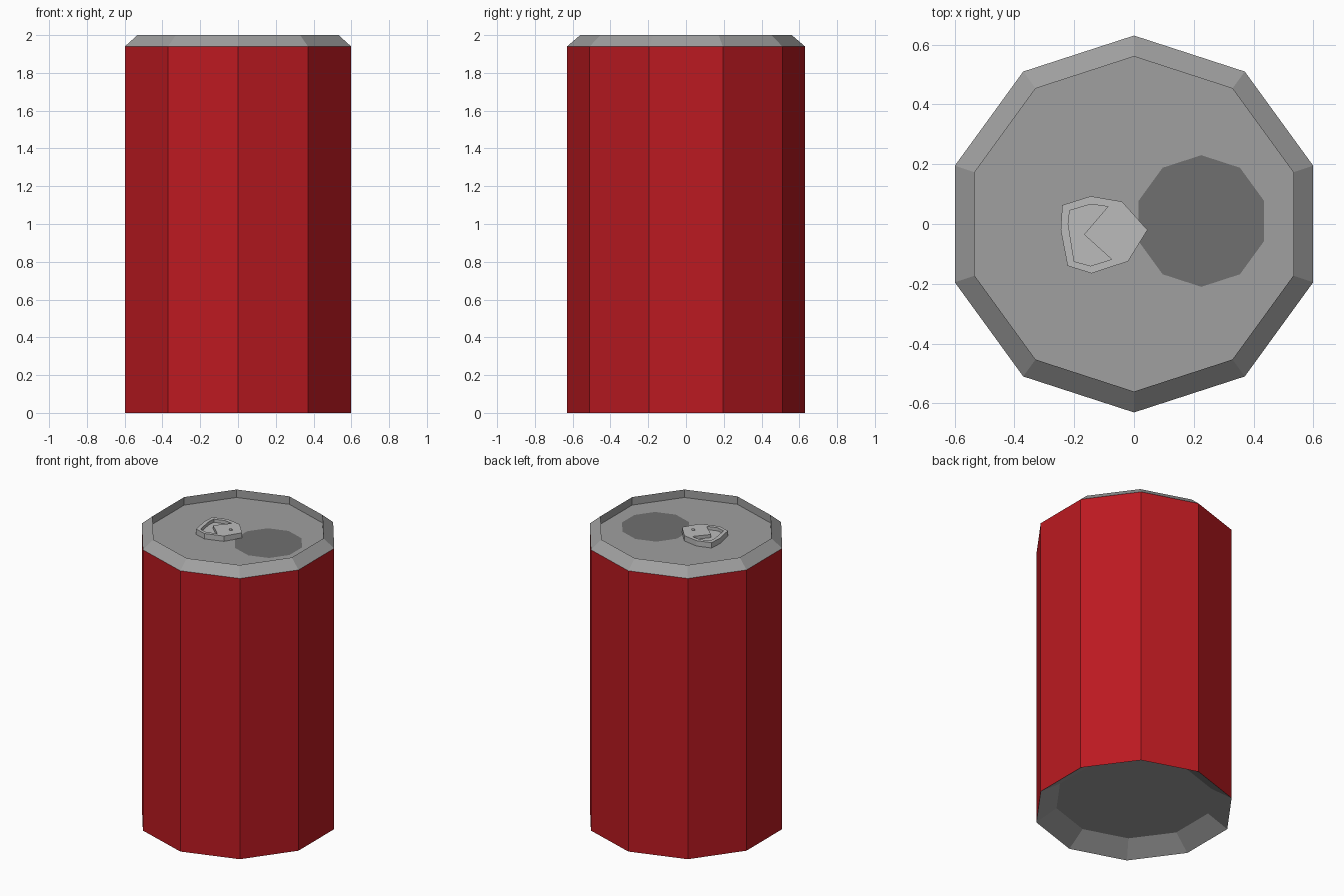
import bpy
import bmesh
import math

if "Cube" in bpy.data.objects:
    bpy.data.objects.remove(bpy.data.objects["Cube"])

SIDES = 10


def material(name, rgb):
    m = bpy.data.materials.new(name)
    m.diffuse_color = (*rgb, 1)
    m.use_nodes = True
    m.node_tree.nodes["Principled BSDF"].inputs["Base Color"].default_value = m.diffuse_color
    return m


def finish(name, bm, mat):
    bmesh.ops.remove_doubles(bm, verts=bm.verts, dist=1e-5)
    mesh = bpy.data.meshes.new(name)
    bm.to_mesh(mesh)
    bm.free()
    mesh.materials.append(mat)
    obj = bpy.data.objects.new(name, mesh)
    bpy.context.collection.objects.link(obj)
    return obj


def bridge(bm, a, b):
    n = len(a)
    for i in range(n):
        j = (i + 1) % n
        bm.faces.new((a[i], a[j], b[j], b[i]))


def ring(bm, points, z):
    return [bm.verts.new((x, y, z)) for x, y in points]


def polygon(r, sides=SIDES, cx=0, cy=0):
    step = 2 * math.pi / sides
    return [(cx + r * math.cos(math.pi / 2 + i * step),
             cy + r * math.sin(math.pi / 2 + i * step)) for i in range(sides)]


def lathe(name, profile, mat, cap=False, centre=(0, 0), sides=SIDES):
    """Sweep a (radius, z) profile, listed from outside bottom up, round z."""
    bm = bmesh.new()
    rings = [ring(bm, polygon(r, sides, *centre), z) for r, z in profile]
    for a, b in zip(rings, rings[1:]):
        bridge(bm, a, b)
    if cap:
        bm.faces.new(rings[-1])
    return finish(name, bm, mat)


red = material("red_paint", (0.5, 0.01, 0.015))
metal = material("metal", (0.35, 0.35, 0.35))
light = material("light_metal", (0.5, 0.5, 0.5))
dark = material("dark_opening", (0.16, 0.16, 0.16))

R, LID = 0.63, 1.945

# Painted wall
lathe("can_wall", [(R, 0), (R, 1.94)], red)

# Bevelled rim with sunken lid
lathe("lid", [(R, 1.94), (0.56, 2.0), (0.56, LID)], metal, cap=True)

# Hollowed base, normals turned to face down
base = lathe("base", [(R, 0), (0.50, 0.085)], metal, cap=True)
base.data.flip_normals()

# Drinking opening, a flat dark patch on the lid
bm = bmesh.new()
bm.faces.new(ring(bm, polygon(0.22, cx=0.225, cy=0.01), LID + 0.002))
finish("opening", bm, dark)

# Pull tab: outline with a notched pocket
outer = [(-0.24, 0.063), (-0.245, -0.02), (-0.222, -0.14), (-0.142, -0.165),
         (-0.02, -0.125), (0.045, -0.02), (-0.04, 0.075), (-0.145, 0.093)]
pocket = [(-0.215, 0.045), (-0.22, 0.0), (-0.2, -0.125), (-0.145, -0.14),
          (-0.075, -0.118), (-0.167, -0.035), (-0.087, 0.058), (-0.145, 0.066)]
TOP, FLOOR = LID + 0.037, LID + 0.015
bm = bmesh.new()
loops = [ring(bm, outer, LID), ring(bm, outer, TOP),
         ring(bm, pocket, TOP), ring(bm, pocket, FLOOR)]
for a, b in zip(loops, loops[1:]):
    bridge(bm, a, b)
bm.faces.new(loops[-1])
finish("pull_tab", bm, light)

# Rivet
lathe("rivet", [(0.013, TOP - 0.005), (0.013, TOP + 0.005)], light,
      cap=True, centre=(-0.037, -0.025), sides=4)
